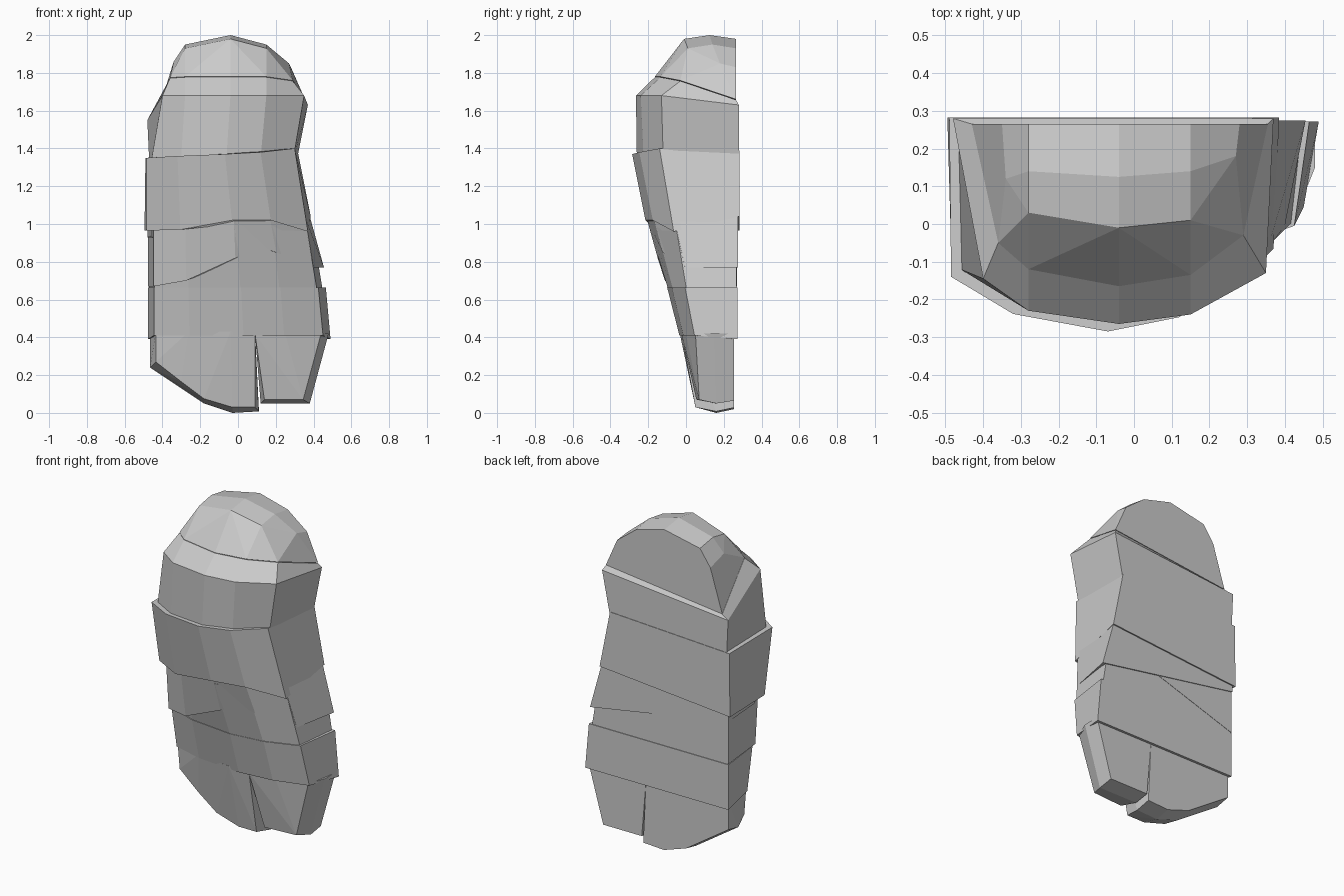
import bpy, bmesh


def finish(name, bm):
    bmesh.ops.recalc_face_normals(bm, faces=bm.faces)
    me = bpy.data.meshes.new(name)
    bm.to_mesh(me)
    bm.free()
    ob = bpy.data.objects.new(name, me)
    bpy.context.collection.objects.link(ob)
    return ob


def loft(name, rings):
    bm = bmesh.new()
    vs = [[bm.verts.new(p) for p in r] for r in rings]
    n = len(rings[0])
    for a, b in zip(vs, vs[1:]):
        for i in range(n):
            j = (i + 1) % n
            bm.faces.new((a[i], a[j], b[j], b[i]))
    bm.faces.new(vs[0])
    bm.faces.new(vs[-1])
    return finish(name, bm)


def hull(name, pts):
    bm = bmesh.new()
    for p in pts:
        bm.verts.new(p)
    res = bmesh.ops.convex_hull(bm, input=bm.verts)
    junk = [g for g in res["geom_interior"] + res["geom_unused"]
            if isinstance(g, bmesh.types.BMVert)]
    bmesh.ops.delete(bm, geom=list(set(junk)), context='VERTS')
    bmesh.ops.dissolve_limit(bm, angle_limit=0.05, verts=bm.verts, edges=bm.edges)
    return finish(name, bm)


def ring(xl, xr, ys, yc, zs, back, spread=(0.0, 0.0), zback=(0.0, 0.0)):
    """Half-round section: flat back, two side corners, bowed front."""
    front = [(xl + (xr - xl) * u, ys + (yc - ys) * v, z)
             for u, v, z in zip((0, .21, .53, .77, 1), (0, .68, 1, .74, 0), zs)]
    return ([(xl - spread[0], back, zs[0] + zback[0])] + front +
            [(xr + spread[1], back, zs[4] + zback[1])])


# domed crown
brow = [(-.43, .265, 1.57), (-.36, -.05, 1.775), (-.28, -.12, 1.78), (-.04, -.165, 1.78),
        (.15, -.135, 1.78), (.29, -.03, 1.76), (.355, .265, 1.66)]
hull("crown", brow + [
    (-.34, .12, 1.86), (-.28, .03, 1.93), (-.04, -.01, 1.98), (.15, .01, 1.93), (.27, .18, 1.85),
    (-.35, .265, 1.83), (-.28, .14, 1.95), (-.04, .125, 2.0), (.15, .14, 1.95), (.28, .265, 1.83),
    (-.28, .265, 1.93), (-.04, .265, 1.98), (.15, .265, 1.93)])

# hood band under the crown
loft("hood", [
    ring(-.46, .29, -.12, -.26, [1.33] * 5, .28, (.01, .02)),
    [(-.48, .28, 1.55), (-.40, -.145, 1.68), (-.28, -.23, 1.68), (-.04, -.265, 1.68),
     (.15, -.24, 1.68), (.35, -.13, 1.68), (.37, .28, 1.63)],
    [(x, y, z - .003) for x, y, z in brow]])

# chest wrap
loft("chest_wrap", [
    ring(-.485, .30, -.14, -.285, [1.35, 1.36, 1.37, 1.38, 1.40], .283, (.005, .015), (0, -.01)),
    ring(-.485, .37, -.065, -.215, [.965, .97, 1.02, 1.02, .96], .283, (.01, .015), (0, .08))])

# diagonal waist wraps, layered
loft("waist_upper_wrap", [
    ring(-.46, .355, -.065, -.212, [1.04] * 5, .275, (.02, .025)),
    ring(-.46, .40, -.005, -.165, [.93, .955, .92, .85, .77], .275, (.02, .055))])
loft("waist_cross_wrap", [
    ring(-.447, .355, -.06, -.205, [1.02] * 5, .27, (.03, .02)),
    ring(-.447, .37, -.03, -.15, [.67, .70, .82, .90, .95], .27, (.03, .02))])
loft("waist_lower_wrap", [
    ring(-.442, .36, -.055, -.2, [1.0] * 5, .268, (.03, .03)),
    ring(-.442, .42, .005, -.09, [.64] * 5, .268, (.03, .03))])

# shin wrap
loft("shin_wrap", [
    ring(-.445, .425, -.005, -.10, [.665] * 5, .272, (.032, .04)),
    ring(-.445, .45, .045, -.035, [.41] * 5, .272, (.032, .04), (-.02, -.02))])

# split lower ends
left = [(-.465, .24), (-.3, .135), (-.18, .05), (-.03, .0), (.11, .008)]
hull("left_lower_end", [
    (-.435, .04, .43), (-.26, -.01, .43), (-.04, -.035, .43), (.09, -.025, .43),
    (-.435, .06, .27), (-.3, .05, .165), (-.18, .05, .075), (-.03, .05, .03), (.09, .05, .03),
    (-.465, .255, .43), (.09, .255, .43)] +
    [(x, .16, z) for x, z in left] + [(x, .255, z + .02) for x, z in left])
hull("right_lower_end", [
    (.09, -.025, .42), (.25, .0, .42), (.44, .05, .42), (.14, .055, .07), (.345, .07, .07),
    (.12, .16, .05), (.38, .16, .05), (.12, .255, .065), (.38, .255, .065),
    (.09, .255, .42), (.48, .15, .42), (.48, .255, .42)])
